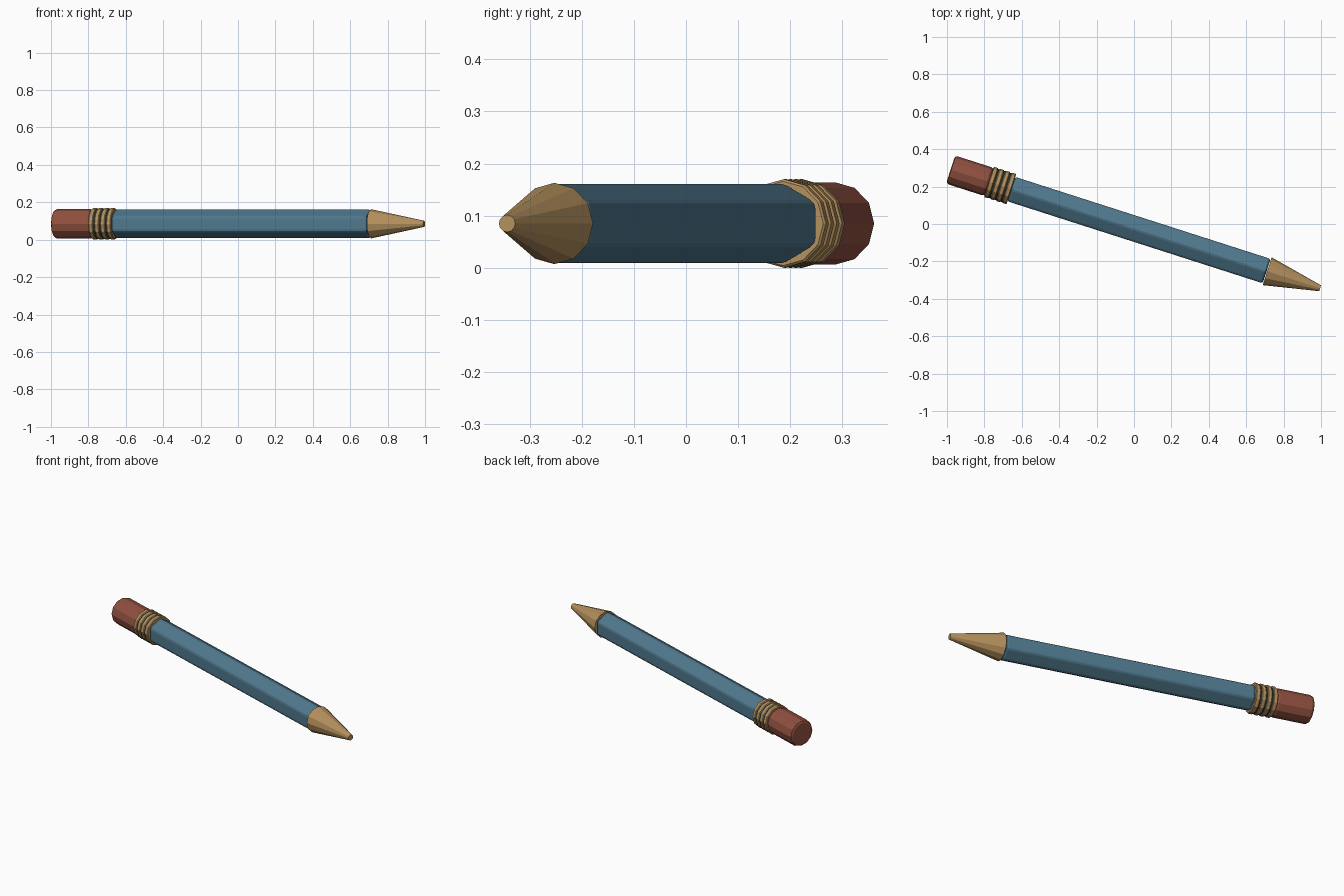
import bpy, math
from mathutils import Matrix, Vector

cube = bpy.data.objects.get("Cube")
if cube:
    bpy.data.objects.remove(cube, do_unlink=True)


def material(name, rgb):
    m = bpy.data.materials.new(name)
    m.use_nodes = True
    m.diffuse_color = (*rgb, 1)
    m.node_tree.nodes["Principled BSDF"].inputs["Base Color"].default_value = (*rgb, 1)
    return m


BLUE = material("slate blue paint", (0.08, 0.19, 0.27))
TAN = material("tan wood and brass", (0.46, 0.28, 0.11))
RED = material("brick red rubber", (0.28, 0.08, 0.05))
DARK = material("dark groove", (0.02, 0.04, 0.045))

# Pencil axis: local z runs from the rubber to the point, local x points up
YAW = math.radians(-17.8)
axis = Vector((math.cos(YAW), math.sin(YAW), 0))
up = Vector((0, 0, 1))
FRAME = Matrix((up, axis.cross(up), axis)).transposed().to_4x4()
FRAME.translation = (0, -0.024, 0.085)


def section(name, start, end, r1, r2, mat, sides=12, bevel=0.0, segments=1):
    """Prism or cone frustum along the pencil axis."""
    bpy.ops.mesh.primitive_cone_add(vertices=sides, radius1=r1, radius2=r2, depth=end - start)
    ob = bpy.context.object
    ob.name = name
    spin = Matrix.Rotation(math.pi / 2, 4, "Z")  # puts one corner at the top
    ob.matrix_world = FRAME @ Matrix.Translation((0, 0, (start + end) / 2)) @ spin.inverted()
    ob.data.materials.append(mat)
    if bevel:
        mod = ob.modifiers.new("soft edges", "BEVEL")
        mod.width = bevel
        mod.segments = segments
        mod.limit_method = "ANGLE"
        mod.angle_limit = math.radians(40)
    return ob


# Hexagonal painted body
section("body", -0.69, 0.745, 0.079, 0.079, BLUE, sides=6, bevel=0.012, segments=2)

# Sharpened point
section("point", 0.748, 1.045, 0.078, 0.0165, TAN)

# Metal ferrule: four rings over a dark sleeve
section("ferrule_sleeve", -0.812, -0.69, 0.081, 0.081, DARK)
pitch, width = 0.0335, 0.026
for i in range(4):
    start = -0.815 + i * pitch
    section(f"ferrule_ring_{i + 1}", start, start + width, 0.085, 0.085, TAN, bevel=0.004)

# Rubber
section("rubber", -1.03, -0.812, 0.079, 0.079, RED, bevel=0.016, segments=2)
